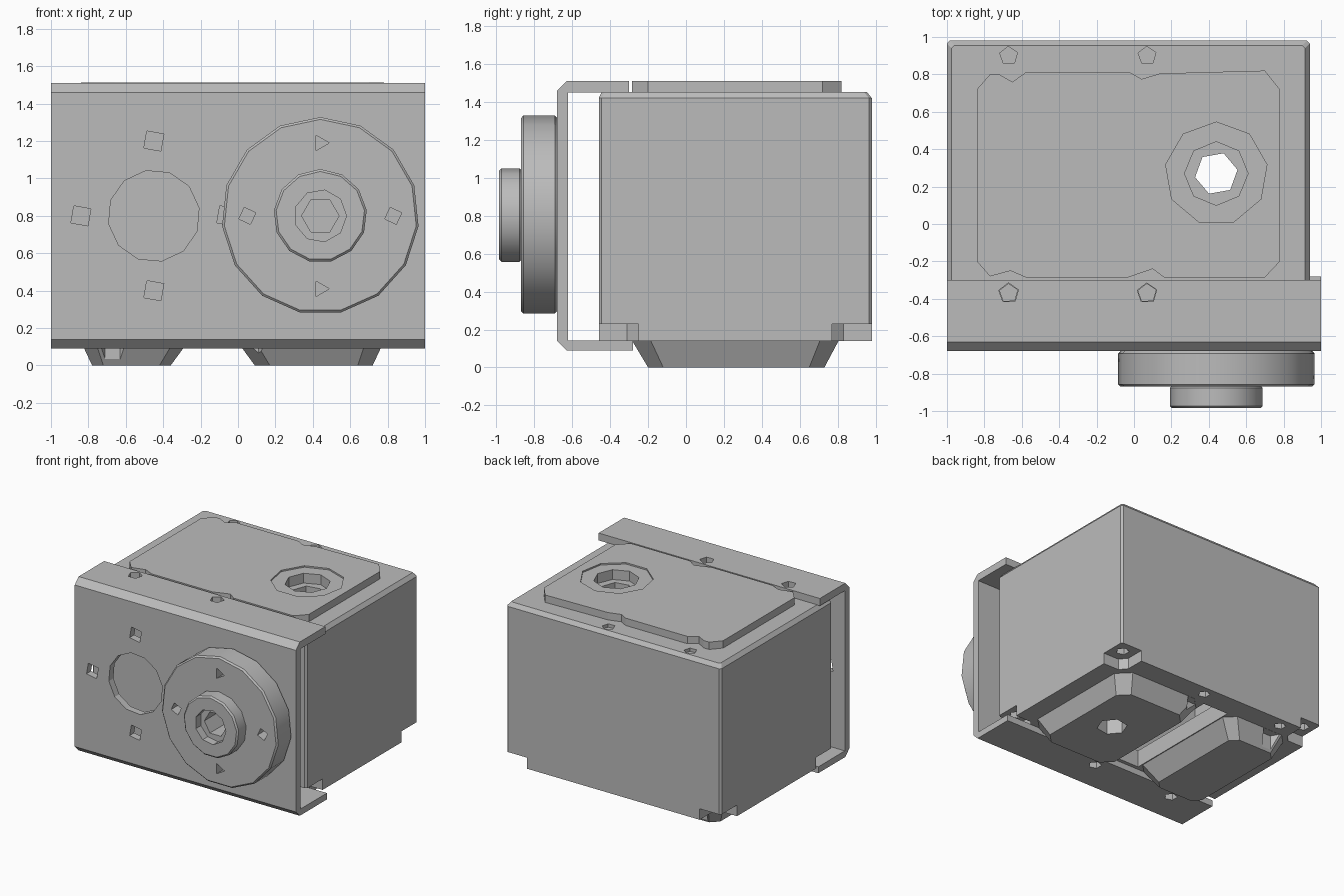
import bpy, bmesh
from math import cos, sin, pi, radians

cube = bpy.data.objects.get("Cube")
if cube:
    bpy.data.objects.remove(cube, do_unlink=True)

grey = bpy.data.materials.new("plain_grey")
grey.use_nodes = True
COLOR = (0.5, 0.5, 0.5, 1)
grey.diffuse_color = COLOR
grey.node_tree.nodes["Principled BSDF"].inputs["Base Color"].default_value = COLOR

PLACE = {"x": lambda u, v, w: (w, u, v),
         "y": lambda u, v, w: (u, w, v),
         "z": lambda u, v, w: (u, v, w)}


def loft(name, first, last, w0, w1, axis="z"):
    """Solid between two matching outlines along an axis."""
    bm = bmesh.new()
    a = [bm.verts.new(PLACE[axis](u, v, w0)) for u, v in first]
    b = [bm.verts.new(PLACE[axis](u, v, w1)) for u, v in last]
    bm.faces.new(a)
    bm.faces.new(b)
    for i in range(len(a)):
        j = (i + 1) % len(a)
        bm.faces.new((a[i], a[j], b[j], b[i]))
    bmesh.ops.recalc_face_normals(bm, faces=bm.faces)
    mesh = bpy.data.meshes.new(name)
    bm.to_mesh(mesh)
    bm.free()
    mesh.materials.append(grey)
    obj = bpy.data.objects.new(name, mesh)
    bpy.context.collection.objects.link(obj)
    return obj


def prism(name, outline, w0, w1, axis="z"):
    return loft(name, outline, outline, w0, w1, axis)


def ngon(u, v, r, sides, turn=0):
    return [(u + r * cos(radians(turn) + 2 * pi * i / sides),
             v + r * sin(radians(turn) + 2 * pi * i / sides)) for i in range(sides)]


def rect(u0, u1, v0, v1, c=0.0):
    """Rectangle with optional chamfered corners."""
    if not c:
        return [(u0, v0), (u1, v0), (u1, v1), (u0, v1)]
    return [(u0 + c, v0), (u1 - c, v0), (u1, v0 + c), (u1, v1 - c),
            (u1 - c, v1), (u0 + c, v1), (u0, v1 - c), (u0, v0 + c)]


def apply(obj, mod):
    bpy.ops.object.select_all(action="DESELECT")
    bpy.context.view_layer.objects.active = obj
    obj.select_set(True)
    bpy.ops.object.modifier_apply(modifier=mod.name)


def cut(obj, *cutters):
    for c in cutters:
        mod = obj.modifiers.new("cut", "BOOLEAN")
        mod.operation = "DIFFERENCE"
        mod.solver = "EXACT"
        mod.object = c
        apply(obj, mod)
        bpy.data.objects.remove(c, do_unlink=True)


def hole(u, v, r, sides, w0, w1, axis="z", turn=0):
    return prism("cutter", ngon(u, v, r, sides, turn), w0, w1, axis)


def smooth(obj):
    bpy.ops.object.select_all(action="DESELECT")
    bpy.context.view_layer.objects.active = obj
    obj.select_set(True)
    bpy.ops.object.shade_smooth_by_angle(angle=radians(32))


SCREW_X = (-0.67, 0.07)
BORE = (0.44, 0.27)

# Housing with softened top edge
housing = prism("housing", rect(-1, 0.94, -0.46, 0.98, 0.015), 0.14, 1.42)
lid = loft("housing_top", rect(-1, 0.94, -0.46, 0.98, 0.015),
           rect(-0.975, 0.915, -0.445, 0.955, 0.015), 1.42, 1.452)

# Stepped bottom corners with a screw hole in each
for x, sx in ((-1, 1), (0.94, -1)):
    for y, sy in ((-0.46, 1), (0.98, -1)):
        shape = [(-0.1, -0.1), (0.19, -0.1), (0.19, 0.15),
                 (0.14, 0.21), (-0.1, 0.21)]
        cut(housing, prism("cutter", [(x + sx * u, y + sy * v) for u, v in shape], 0, 0.23),
            hole(x + sx * 0.09, y + sy * 0.1, 0.05, 5, 0.2, 0.33))

# Screw holes above and below, inner cavity, and its bottom opening
for x in SCREW_X:
    for y in (-0.37, 0.9):
        cut(housing, hole(x, y, 0.045, 5, 0, 0.24))
        cut(lid, hole(x, y, 0.05, 5, 1.425, 1.6, turn=20))
cut(housing, prism("cutter", rect(-0.85, 0.2, -0.3, 0.82), 0.28, 1.3),
    prism("cutter", rect(-0.25, -0.02, -0.25, 0.79), 0, 0.4),
    hole(*BORE, 0.115, 6, 0, 1.6, turn=10))
cut(lid, hole(*BORE, 0.17, 8, 1.3, 1.6))

# Raised top panel, notched beside the screws
panel_outline = [(-0.84, 0.72), (-0.77, 0.8), (-0.72, 0.8), (-0.65, 0.76),
                 (-0.58, 0.81), (-0.02, 0.81), (0.04, 0.775), (0.14, 0.805),
                 (0.7, 0.82), (0.78, 0.72), (0.78, -0.2), (0.7, -0.285),
                 (0.16, -0.285), (0.1, -0.24), (-0.03, -0.285), (-0.58, -0.285),
                 (-0.66, -0.25), (-0.77, -0.28), (-0.84, -0.2)]
panel = prism("top_panel", panel_outline, 1.44, 1.512)
cut(panel, hole(*BORE, 0.275, 9, 1.5, 1.6, turn=10),
    hole(*BORE, 0.17, 8, 1.3, 1.6))

# Two tapered feet
foot_right = loft("wide_foot", rect(0.09, 0.72, -0.2, 0.73, 0.08),
                  rect(-0.02, 0.79, -0.29, 0.81, 0.1), 0, 0.15)
cut(foot_right, hole(*BORE, 0.115, 6, -0.1, 0.3, turn=10))
foot_left = loft("narrow_foot", rect(-0.78, -0.36, -0.2, 0.73, 0.06),
                 rect(-0.85, -0.25, -0.29, 0.81, 0.08), 0, 0.15)
for foot, x in ((foot_left, -0.67), (foot_right, 0.07)):
    for y in (-0.29, 0.81):
        cut(foot, hole(x, y, 0.08, 6, -0.1, 0.139))

# Channel bracket across the front
bracket = prism("front_bracket", [
    (-0.3, 1.51), (-0.63, 1.51), (-0.68, 1.46), (-0.68, 0.14), (-0.63, 0.09),
    (-0.28, 0.09), (-0.28, 0.142), (-0.622, 0.142), (-0.622, 1.45), (-0.3, 1.45)],
    -1, 1, "x")
cut(bracket, hole(-0.45, 0.8, 0.245, 12, -0.8, -0.5, "y", 10),
    hole(0.44, 0.8, 0.1, 6, -0.8, -0.5, "y"))
for dx, dz in ((0, 0.4), (0, -0.4), (0.39, 0), (-0.39, 0)):
    cut(bracket, hole(-0.45 + dx, 0.8 + dz, 0.065, 4, -0.8, -0.5, "y", 35))
for x in SCREW_X:
    cut(bracket, hole(x, -0.37, 0.055, 5, 1.4, 1.6, turn=20),
        hole(x, -0.37, 0.05, 5, 0, 0.2))

# Round flange and hub with stepped hexagonal bore
flange = prism("round_flange", ngon(0.44, 0.8, 0.528, 15, 90), -0.87, -0.68, "y")
hub = prism("hub", ngon(0.44, 0.8, 0.25, 13, 90), -0.985, -0.865, "y")
for obj in (flange, hub):
    bevel = obj.modifiers.new("edge", "BEVEL")
    bevel.width = 0.012
    bevel.segments = 1
    bevel.limit_method = "ANGLE"
    bevel.angle_limit = radians(60)
    apply(obj, bevel)
    cut(obj, hole(0.44, 0.8, 0.1, 6, -1.1, -0.5, "y"))
cut(hub, hole(0.44, 0.8, 0.14, 9, -1.1, -0.92, "y"))
for i in range(4):
    u, v = ngon(0.44, 0.8, 0.39, 4)[i]
    cut(flange, hole(u, v, 0.048, 4 if i % 2 == 0 else 3, -1, -0.76, "y", 20 * (i % 2 == 0)))
smooth(flange)
smooth(hub)
